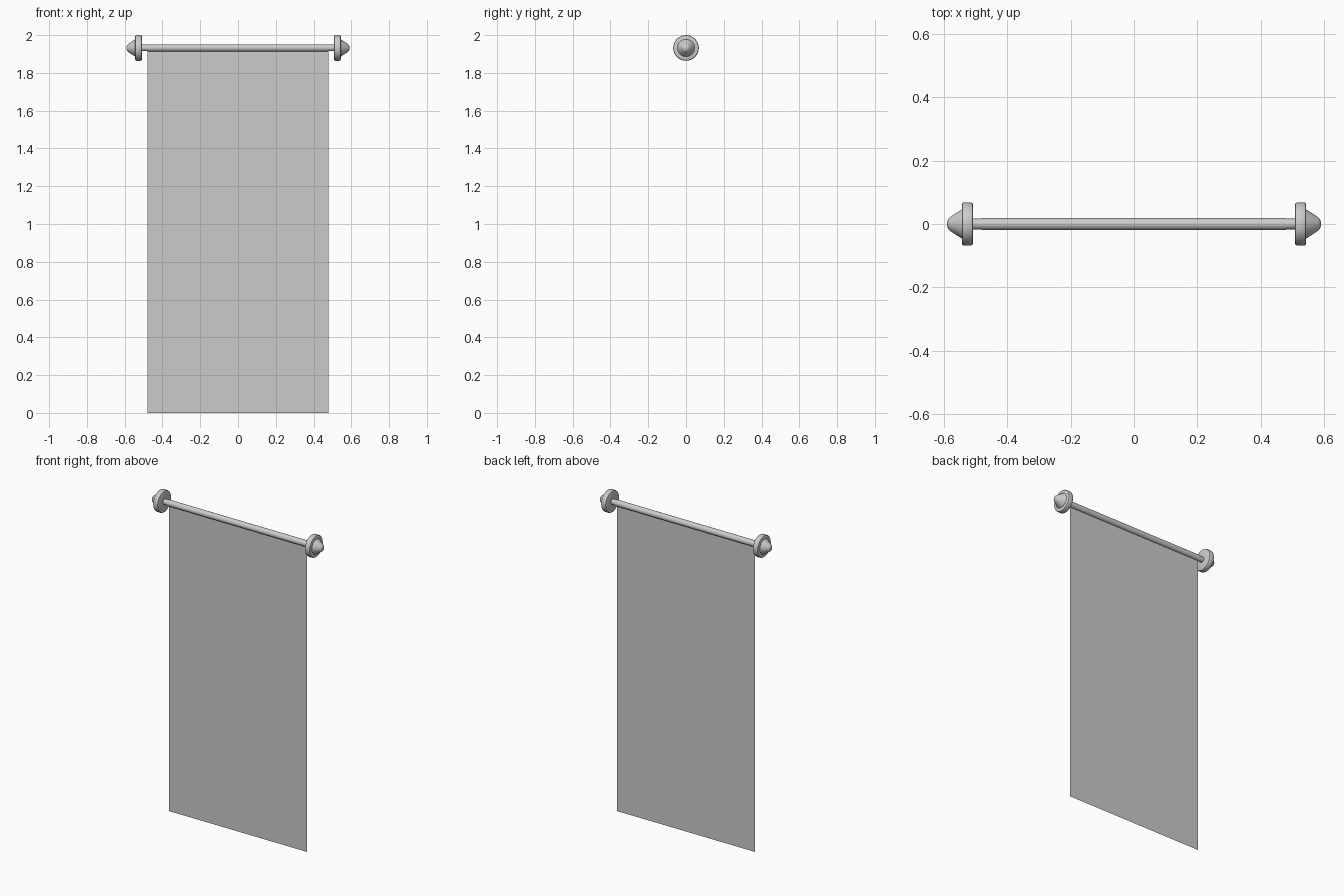
import bpy, bmesh, math

if "Cube" in bpy.data.objects:
    bpy.data.objects.remove(bpy.data.objects["Cube"])

ROD_Z = 1.932
SEG = 32


def make_object(name, bm, smooth=True):
    mesh = bpy.data.meshes.new(name)
    bm.to_mesh(mesh)
    bm.free()
    obj = bpy.data.objects.new(name, mesh)
    bpy.context.collection.objects.link(obj)
    if smooth:
        bpy.ops.object.select_all(action='DESELECT')
        obj.select_set(True)
        bpy.context.view_layer.objects.active = obj
        bpy.ops.object.shade_smooth_by_angle(angle=math.radians(35))
    return obj


def lathe_x(name, profile, side=1):
    """Revolve (x, radius) points about the rod axis."""
    bm = bmesh.new()
    rings = []
    for x, r in profile:
        if r == 0:
            rings.append([bm.verts.new((side * x, 0, ROD_Z))] * SEG)
            continue
        rings.append([bm.verts.new((side * x, r * math.cos(2 * math.pi * i / SEG),
                                    ROD_Z + r * math.sin(2 * math.pi * i / SEG)))
                      for i in range(SEG)])
    for a, b in zip(rings, rings[1:]):
        for i in range(SEG):
            j = (i + 1) % SEG
            quad = list(dict.fromkeys((a[i], a[j], b[j], b[i])))
            bm.faces.new(quad)
    bmesh.ops.recalc_face_normals(bm, faces=bm.faces)
    return make_object(name, bm)


# Wooden rod and the cloth sleeve wrapped around it
lathe_x("rod", [(-0.515, 0), (-0.515, 0.017), (0.515, 0.017), (0.515, 0)])
lathe_x("cloth_sleeve", [(-0.48, 0.019), (0.48, 0.019)])

# Finials: rounded collar disc with a blunt cone
finial = [(0.509, 0), (0.509, 0.062), (0.511, 0.066), (0.515, 0.068),
          (0.538, 0.068), (0.542, 0.066), (0.544, 0.062), (0.544, 0.046),
          (0.581, 0.022), (0.587, 0.016), (0.590, 0.009), (0.591, 0)]
for label, side in (("left", -1), ("right", 1)):
    lathe_x(label + "_finial", finial, side)

# Hanging cloth: a single flat sheet
bm = bmesh.new()
bm.faces.new([bm.verts.new(p) for p in ((-0.48, 0, 0), (0.48, 0, 0),
                                        (0.48, 0, ROD_Z - 0.019),
                                        (-0.48, 0, ROD_Z - 0.019))])
make_object("banner_cloth", bm, smooth=False)
